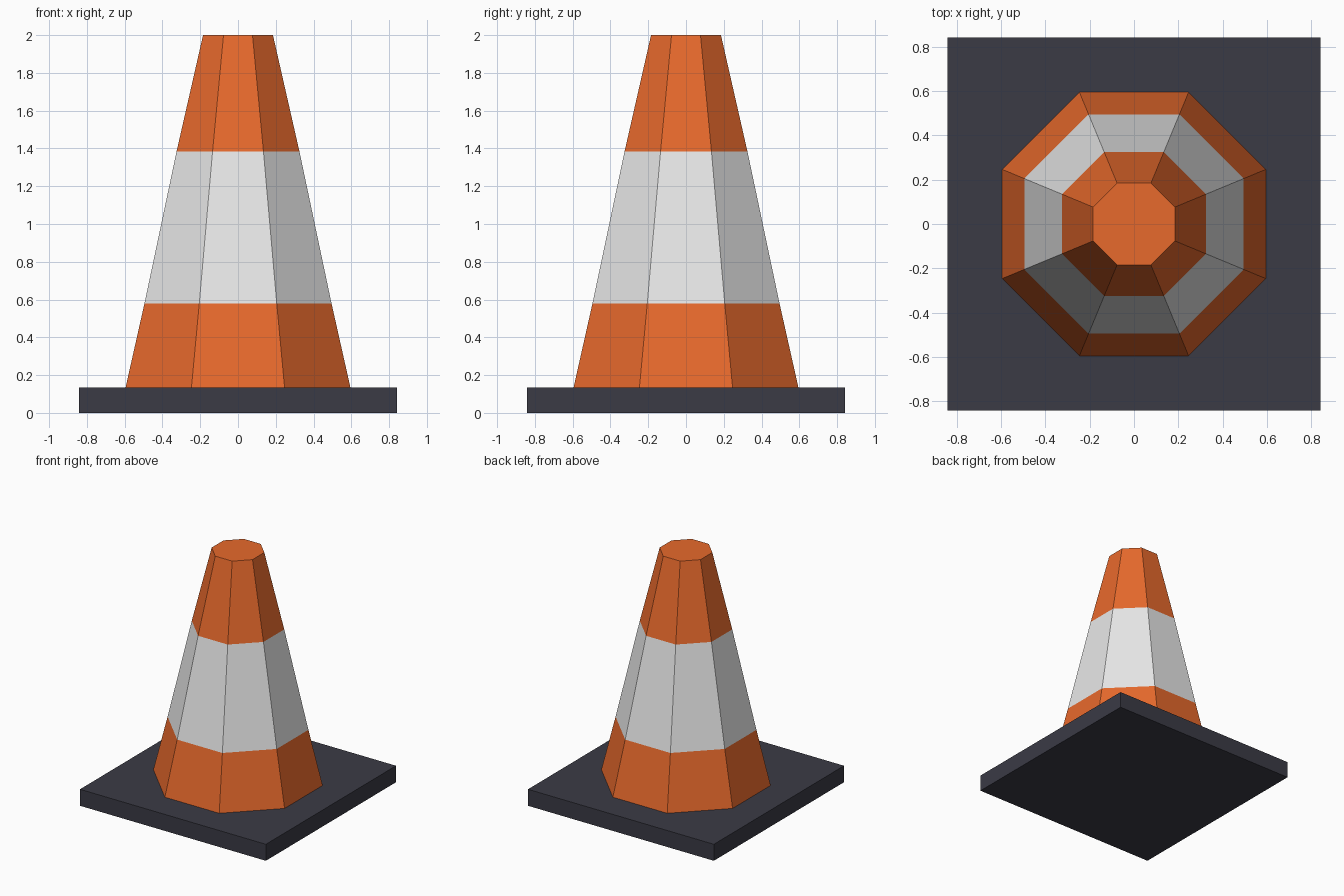
import bpy
import bmesh
import math

cube = bpy.data.objects.get("Cube")
if cube:
    bpy.data.objects.remove(cube, do_unlink=True)


def material(name, rgb):
    mat = bpy.data.materials.new(name)
    mat.use_nodes = True
    mat.diffuse_color = (*rgb, 1)
    mat.node_tree.nodes["Principled BSDF"].inputs["Base Color"].default_value = (*rgb, 1)
    return mat


def make_object(name, bm, materials):
    mesh = bpy.data.meshes.new(name)
    bmesh.ops.recalc_face_normals(bm, faces=bm.faces)
    bm.to_mesh(mesh)
    bm.free()
    for mat in materials:
        mesh.materials.append(mat)
    obj = bpy.data.objects.new(name, mesh)
    bpy.context.collection.objects.link(obj)
    return obj


orange = material("orange", (0.83, 0.147, 0.026))
white = material("white", (0.8, 0.8, 0.8))
charcoal = material("charcoal", (0.043, 0.043, 0.06))

BASE_TOP = 0.135
SIDES = 8

# Square base slab
bm = bmesh.new()
bmesh.ops.create_cube(bm, size=1)
for v in bm.verts:
    v.co.x *= 1.686
    v.co.y *= 1.686
    v.co.z = (v.co.z + 0.5) * BASE_TOP
make_object("base", bm, [charcoal])

# Eight-sided cone body: (distance to flat side, height) for each ring
profile = [(0.595, BASE_TOP), (0.495, 0.58), (0.325, 1.385), (0.185, 2.0)]
bm = bmesh.new()
rings = []
for apothem, z in profile:
    radius = apothem / math.cos(math.pi / SIDES)
    angles = [(i + 0.5) * math.tau / SIDES for i in range(SIDES)]
    rings.append([bm.verts.new((radius * math.cos(a), radius * math.sin(a), z))
                  for a in angles])

# Side bands, with the middle one white
for band, (low, high) in enumerate(zip(rings, rings[1:])):
    for i in range(SIDES):
        j = (i + 1) % SIDES
        face = bm.faces.new((low[i], low[j], high[j], high[i]))
        face.material_index = 1 if band == 1 else 0

# Flat top and underside
bm.faces.new(rings[-1])
bm.faces.new(rings[0])
make_object("cone_body", bm, [orange, white])
